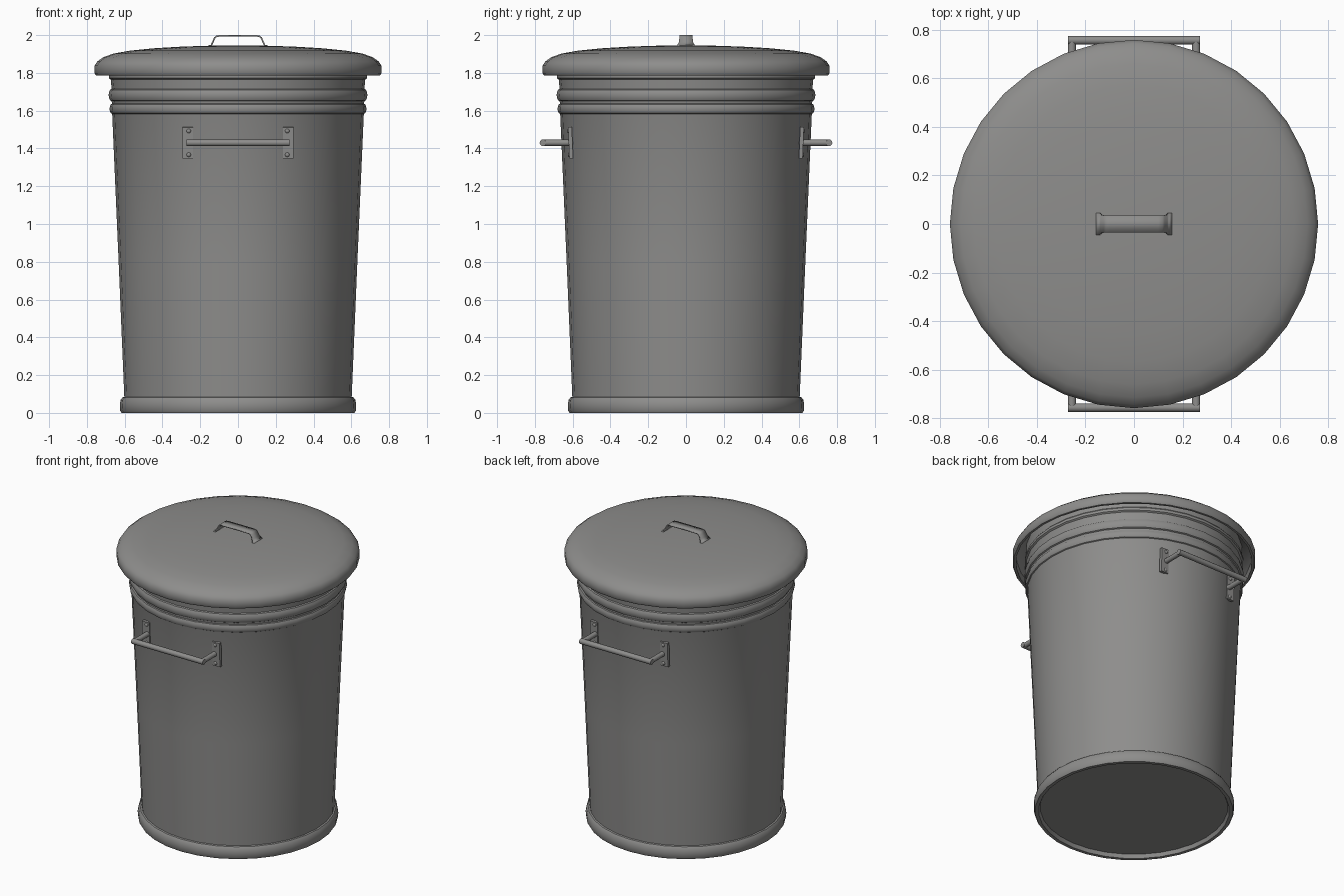
import bpy, bmesh, math
from mathutils import Vector, Matrix

if "Cube" in bpy.data.objects:
    bpy.data.objects.remove(bpy.data.objects["Cube"])

SIDES = 32
metal = bpy.data.materials.new("dark_metal")
metal.diffuse_color = (0.27, 0.268, 0.262, 1)
metal.use_nodes = True
metal.node_tree.nodes["Principled BSDF"].inputs["Base Color"].default_value = metal.diffuse_color


def finish(name, bm, angle=35):
    bmesh.ops.remove_doubles(bm, verts=bm.verts, dist=1e-5)
    bmesh.ops.recalc_face_normals(bm, faces=bm.faces)
    me = bpy.data.meshes.new(name)
    bm.to_mesh(me)
    bm.free()
    me.materials.append(metal)
    ob = bpy.data.objects.new(name, me)
    bpy.context.collection.objects.link(ob)
    bpy.ops.object.select_all(action='DESELECT')
    ob.select_set(True)
    bpy.context.view_layer.objects.active = ob
    bpy.ops.object.shade_smooth_by_angle(angle=math.radians(angle))
    return ob


def lathe(name, profile, angle=35):
    bm = bmesh.new()
    vs = [bm.verts.new((r, 0, z)) for r, z in profile]
    es = [bm.edges.new(p) for p in zip(vs, vs[1:])]
    bmesh.ops.spin(bm, geom=vs + es, axis=(0, 0, 1), cent=(0, 0, 0),
                   angle=2 * math.pi, steps=SIDES, use_duplicate=False)
    return finish(name, bm, angle)


def rib(z0, z1, r, bulge):
    # half-round bead pressed into the wall
    n = 6
    return [(r + bulge * math.sin(math.pi * i / n),
             (z0 + z1) / 2 - (z1 - z0) / 2 * math.cos(math.pi * i / n)) for i in range(n + 1)]


# Can body: recessed base, foot ring, tapered wall, two beads and mouth
lathe("can_body",
      [(0, 0.025), (0.585, 0.025), (0.595, 0.0), (0.617, 0.0), (0.624, 0.012), (0.626, 0.04),
       (0.622, 0.068), (0.612, 0.082), (0.602, 0.085), (0.632, 0.8), (0.666, 1.58)]
      + rib(1.583, 1.637, 0.667, 0.013) + rib(1.65, 1.715, 0.669, 0.016)
      + [(0.674, 1.765), (0.684, 1.772), (0.684, 1.79), (0.675, 1.80), (0.675, 1.878)])

# Domed lid as a thin shell with a turned-down rim
lathe("lid",
      [(0, 1.945), (0.15, 1.944), (0.3, 1.939), (0.45, 1.930), (0.57, 1.918), (0.66, 1.902),
       (0.715, 1.882), (0.745, 1.86), (0.759, 1.838), (0.759, 1.797), (0.752, 1.787),
       (0.737, 1.787), (0.733, 1.83), (0.70, 1.868), (0.64, 1.886), (0.45, 1.912), (0, 1.927)])

# Lid handle: flat strap with flared feet, given as x, z, half width
half = [(0.155, 1.942, 0.046), (0.142, 1.945, 0.046), (0.134, 1.962, 0.037),
        (0.123, 1.986, 0.035), (0.115, 1.993, 0.035), (0.100, 1.996, 0.035)]
path = [(-x, z, w) for x, z, w in half] + half[::-1]
bm = bmesh.new()
rows = [[bm.verts.new((x, s * w, z)) for s in (-1, 1)] for x, z, w in path]
for a, b in zip(rows, rows[1:]):
    bm.faces.new((a[0], b[0], b[1], a[1]))
strap = finish("lid_handle", bm)
mod = strap.modifiers.new("thickness", 'SOLIDIFY')
mod.thickness = 0.008
mod.offset = 0


def rod(bm, a, b, r, n=12):
    a, b = Vector(a), Vector(b)
    d = b - a
    m = Matrix.Translation((a + b) / 2) @ d.to_track_quat('Z', 'Y').to_matrix().to_4x4()
    bmesh.ops.create_cone(bm, cap_ends=True, segments=n, radius1=r, radius2=r,
                          depth=d.length, matrix=m)


# Side handles on the front and back: bar, two legs, riveted plates
for label, turn in (("front", 0), ("back", math.pi)):
    spin = Matrix.Rotation(turn, 4, 'Z')
    bm = bmesh.new()
    rod(bm, (-0.272, -0.757, 1.43), (0.272, -0.757, 1.43), 0.018)
    for s in (-1, 1):
        rod(bm, (s * 0.256, -0.59, 1.43), (s * 0.256, -0.757, 1.43), 0.017)
    bm.transform(spin)
    finish(label + "_handle", bm)

    # Plates lie flat, facing straight out
    for s, side in ((-1, "left"), (1, "right")):
        place = spin @ Matrix.Translation((s * 0.267, -0.611, 1.43)) @ Matrix.Rotation(0.04, 4, 'X')
        bm = bmesh.new()
        bmesh.ops.create_cube(bm, size=1, matrix=place @ Matrix.Diagonal((0.056, 0.02, 0.165, 1)))
        for z in (-0.063, 0.063):
            bmesh.ops.create_uvsphere(
                bm, u_segments=12, v_segments=8, radius=0.012,
                matrix=place @ Matrix.Translation((-s * 0.006, -0.009, z))
                @ Matrix.Diagonal((1, 0.7, 1, 1)))
        finish(f"{label}_{side}_plate", bm)
